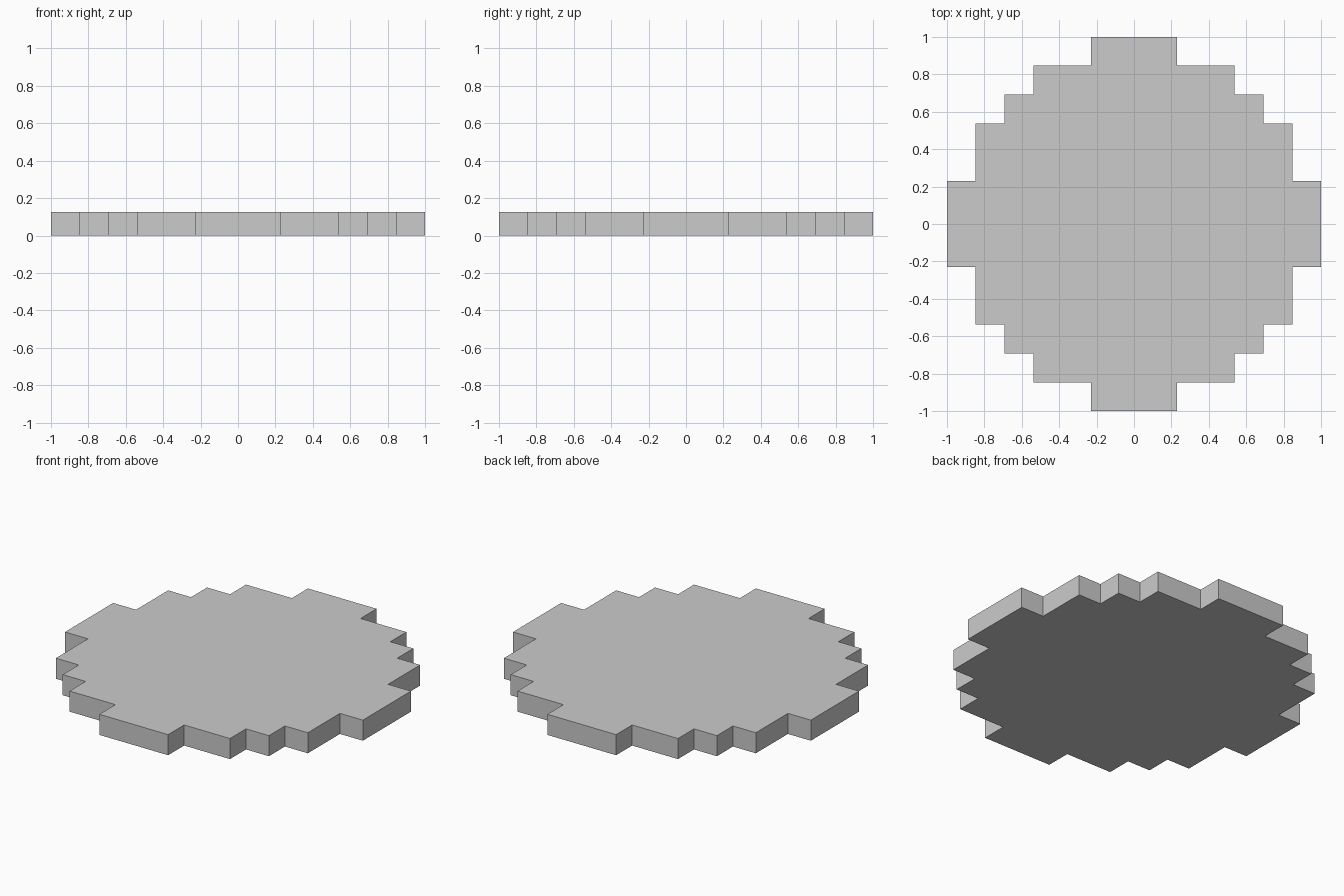
import bpy, bmesh

if "Cube" in bpy.data.objects:
    bpy.data.objects.remove(bpy.data.objects["Cube"])

CELL = 2 / 13       # the disc is a 13-cell stepped circle
HEIGHT = 0.125

# Stepped outline of one quarter, in cells from the centre
quarter = [(6.5, 1.5), (5.5, 1.5), (5.5, 3.5), (4.5, 3.5), (4.5, 4.5),
           (3.5, 4.5), (3.5, 5.5), (1.5, 5.5), (1.5, 6.5)]

# Turn the quarter four times to close the outline
outline = []
for _ in range(4):
    outline += quarter
    quarter = [(-y, x) for x, y in quarter]

# Fill the outline and extrude it into a slab
bm = bmesh.new()
base = bm.faces.new([bm.verts.new((x * CELL, y * CELL, 0)) for x, y in outline])
top = bmesh.ops.extrude_face_region(bm, geom=[base], use_keep_orig=True)
bmesh.ops.translate(bm, vec=(0, 0, HEIGHT),
                    verts=[v for v in top["geom"] if isinstance(v, bmesh.types.BMVert)])
bmesh.ops.recalc_face_normals(bm, faces=bm.faces)

mesh = bpy.data.meshes.new("stepped_disc")
bm.to_mesh(mesh)
bm.free()
disc = bpy.data.objects.new("stepped_disc", mesh)
bpy.context.collection.objects.link(disc)
